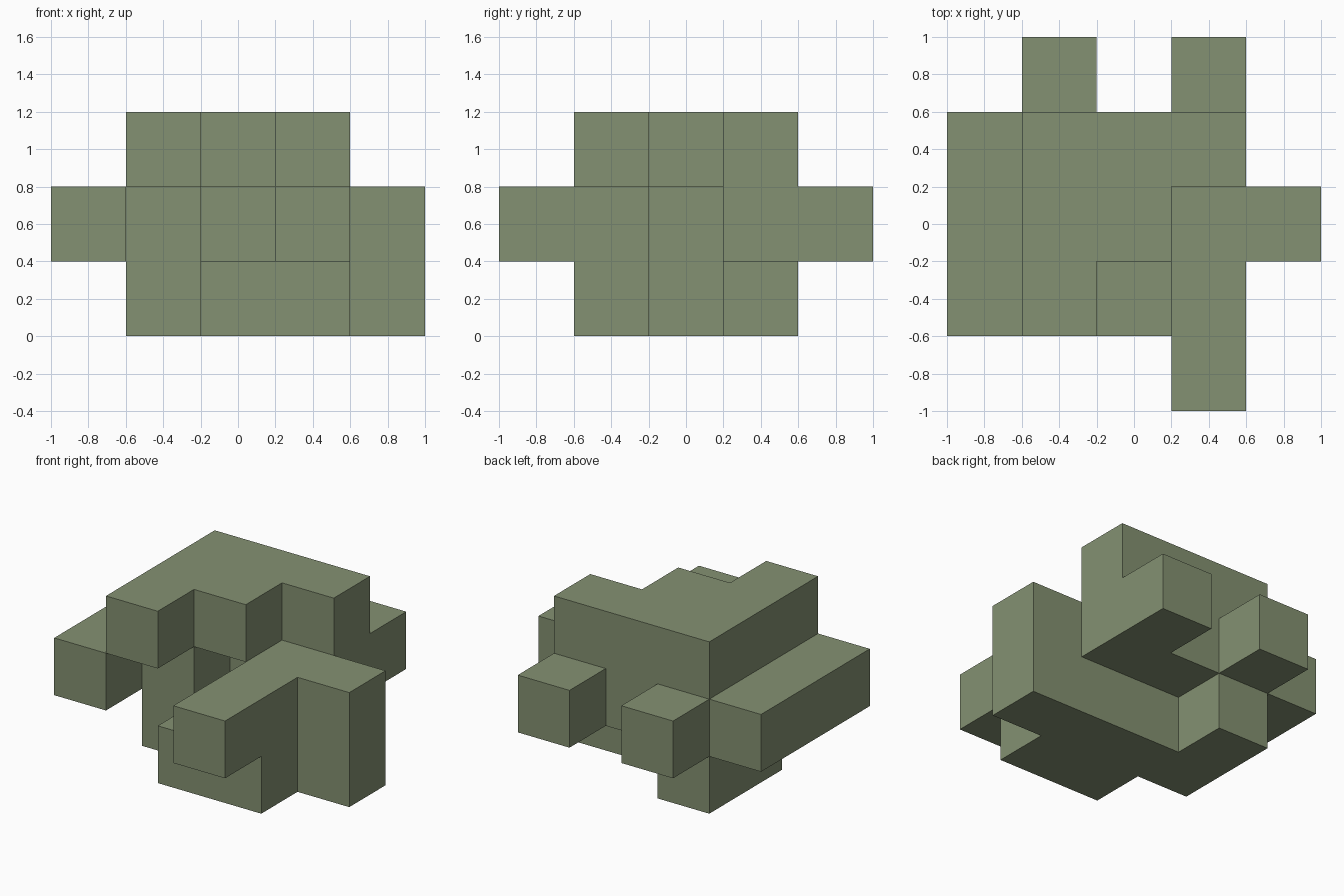
import bpy
import bmesh
from mathutils import Vector

cube = bpy.data.objects.get("Cube")
if cube:
    bpy.data.objects.remove(cube)

CELL = 0.4
ORIGIN = Vector((-1, -1, 0))

# Floor plans of the three layers, bottom first; each is drawn back row first, x to the right
LAYERS = [
    [".....",
     ".#...",
     ".####",
     "..##.",
     "....."],
    [".#.#.",
     "####.",
     "##.##",
     "#..#.",
     "...#."],
    [".....",
     ".###.",
     ".##..",
     ".#...",
     "....."],
]

filled = {(x, y, z)
          for z, plan in enumerate(LAYERS)
          for y, row in enumerate(reversed(plan))
          for x, mark in enumerate(row) if mark == "#"}

# Single flat colour
green = bpy.data.materials.new("sage_green")
green.use_nodes = True
colour = (0.231, 0.283, 0.168, 1)
green.diffuse_color = colour
green.node_tree.nodes["Principled BSDF"].inputs["Base Color"].default_value = colour


def add_side(bm, cell, axis, sign):
    """Add the square side of a cell that faces along the signed axis."""
    normal, u, v = Vector(), Vector(), Vector()
    normal[axis] = sign
    u[(axis + 1) % 3] = 0.5
    v[(axis + 2) % 3] = 0.5 * sign
    middle = Vector(cell) + Vector((0.5, 0.5, 0.5)) + normal / 2
    corners = (middle - u - v, middle + u - v, middle + u + v, middle - u + v)
    bm.faces.new([bm.verts.new(ORIGIN + c * CELL) for c in corners])


# Outer skin: only the sides with no neighbouring cell
bm = bmesh.new()
for cell in sorted(filled):
    for axis in range(3):
        for sign in (-1, 1):
            neighbour = list(cell)
            neighbour[axis] += sign
            if tuple(neighbour) not in filled:
                add_side(bm, cell, axis, sign)

# Weld the squares and merge the ones lying in the same plane
bmesh.ops.remove_doubles(bm, verts=bm.verts, dist=0.001)
bmesh.ops.dissolve_limit(bm, angle_limit=0.01, verts=bm.verts, edges=bm.edges)

mesh = bpy.data.meshes.new("interlocking_block")
bm.to_mesh(mesh)
bm.free()
mesh.materials.append(green)
block = bpy.data.objects.new("interlocking_block", mesh)
bpy.context.collection.objects.link(block)
